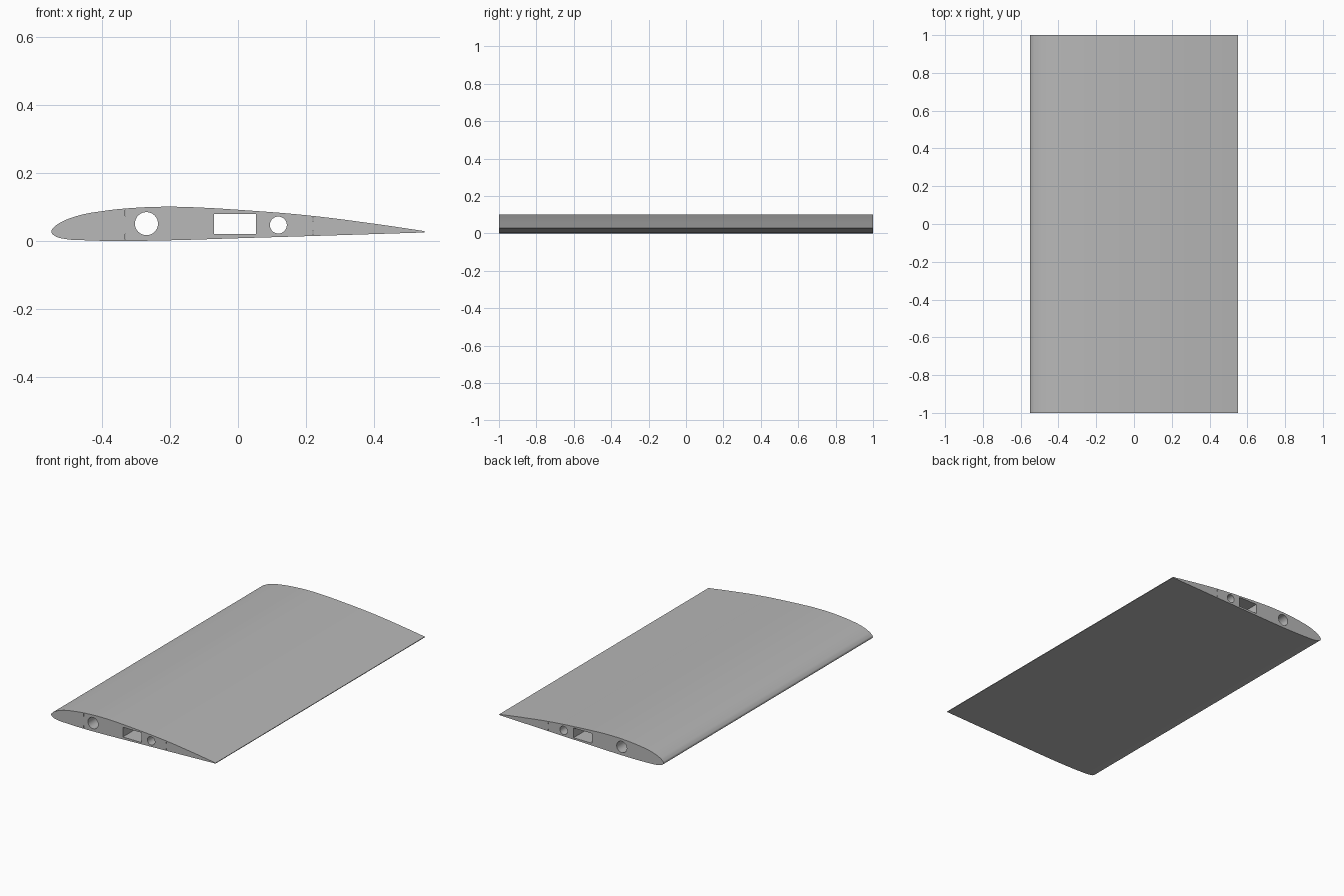
import bpy
import math

cube = bpy.data.objects.get("Cube")
if cube:
    bpy.data.objects.remove(cube, do_unlink=True)

HALF_SPAN = 1.0

grey = bpy.data.materials.new("plain grey")
grey.use_nodes = True
grey.diffuse_color = (0.48, 0.48, 0.48, 1)
grey.node_tree.nodes["Principled BSDF"].inputs["Base Color"].default_value = (0.48, 0.48, 0.48, 1)

section = bpy.data.curves.new("wing_section", 'CURVE')
section.dimensions = '2D'
section.fill_mode = 'BOTH'
section.extrude = HALF_SPAN


def add_loop(points):
    """Closed straight-sided outline; a loop inside another becomes a hole."""
    spline = section.splines.new('POLY')
    spline.points.add(len(points) - 1)
    for p, (x, z) in zip(spline.points, points):
        p.co = (x, z, 0, 1)
    spline.use_cyclic_u = True


def add_rect(x0, x1, z0, z1):
    add_loop([(x0, z0), (x1, z0), (x1, z1), (x0, z1)])


def add_circle(cx, cz, r, sides=40):
    angles = [2 * math.pi * i / sides for i in range(sides)]
    add_loop([(cx + r * math.cos(a), cz + r * math.sin(a)) for a in angles])


# Aerofoil outline: trailing edge, over the top to the nose, back underneath
upper = [(0.55, 0.029), (0.4, 0.051), (0.2, 0.076), (0, 0.092), (-0.1, 0.098),
         (-0.2, 0.101), (-0.3, 0.098), (-0.4, 0.088), (-0.47, 0.075),
         (-0.52, 0.056), (-0.542, 0.041)]
lower = [(-0.55, 0.027), (-0.542, 0.016), (-0.51, 0.006), (-0.45, 0.002),
         (-0.35, 0), (-0.2, 0.002), (0, 0.008), (0.2, 0.014), (0.55, 0.025)]
outline = section.splines.new('BEZIER')
outline.bezier_points.add(len(upper + lower) - 1)
for p, (x, z) in zip(outline.bezier_points, upper + lower):
    p.co = (x, z, 0)
    sharp = x == 0.55
    p.handle_left_type = p.handle_right_type = 'VECTOR' if sharp else 'AUTO'
outline.use_cyclic_u = True
outline.resolution_u = 6

# Spar tubes, rectangular duct and thin web slots, all running through the span
add_circle(-0.27, 0.051, 0.034)
add_circle(0.119, 0.047, 0.025)
add_rect(-0.071, 0.053, 0.02, 0.079)
for x, z0, z1 in [(-0.332, 0.074, 0.091), (-0.332, 0.004, 0.02),
                  (0.221, 0.057, 0.068), (0.221, 0.019, 0.029)]:
    add_rect(x - 0.001, x + 0.001, z0, z1)

# Stand the section upright so the span runs along y, then make it a mesh
wing = bpy.data.objects.new("wing", section)
bpy.context.collection.objects.link(wing)
wing.rotation_euler.x = math.pi / 2
bpy.ops.object.select_all(action='DESELECT')
wing.select_set(True)
bpy.context.view_layer.objects.active = wing
bpy.ops.object.convert(target='MESH')
wing = bpy.context.object
wing.name = "wing"
bpy.ops.object.transform_apply(location=False, rotation=True, scale=False)

# Weld the end caps to the skin and smooth the curved surfaces
bpy.ops.object.mode_set(mode='EDIT')
bpy.ops.mesh.select_all(action='SELECT')
bpy.ops.mesh.remove_doubles(threshold=0.0001)
bpy.ops.mesh.normals_make_consistent(inside=False)
bpy.ops.object.mode_set(mode='OBJECT')
wing.data.materials.clear()
wing.data.materials.append(grey)
bpy.ops.object.shade_smooth_by_angle(angle=math.radians(30))
